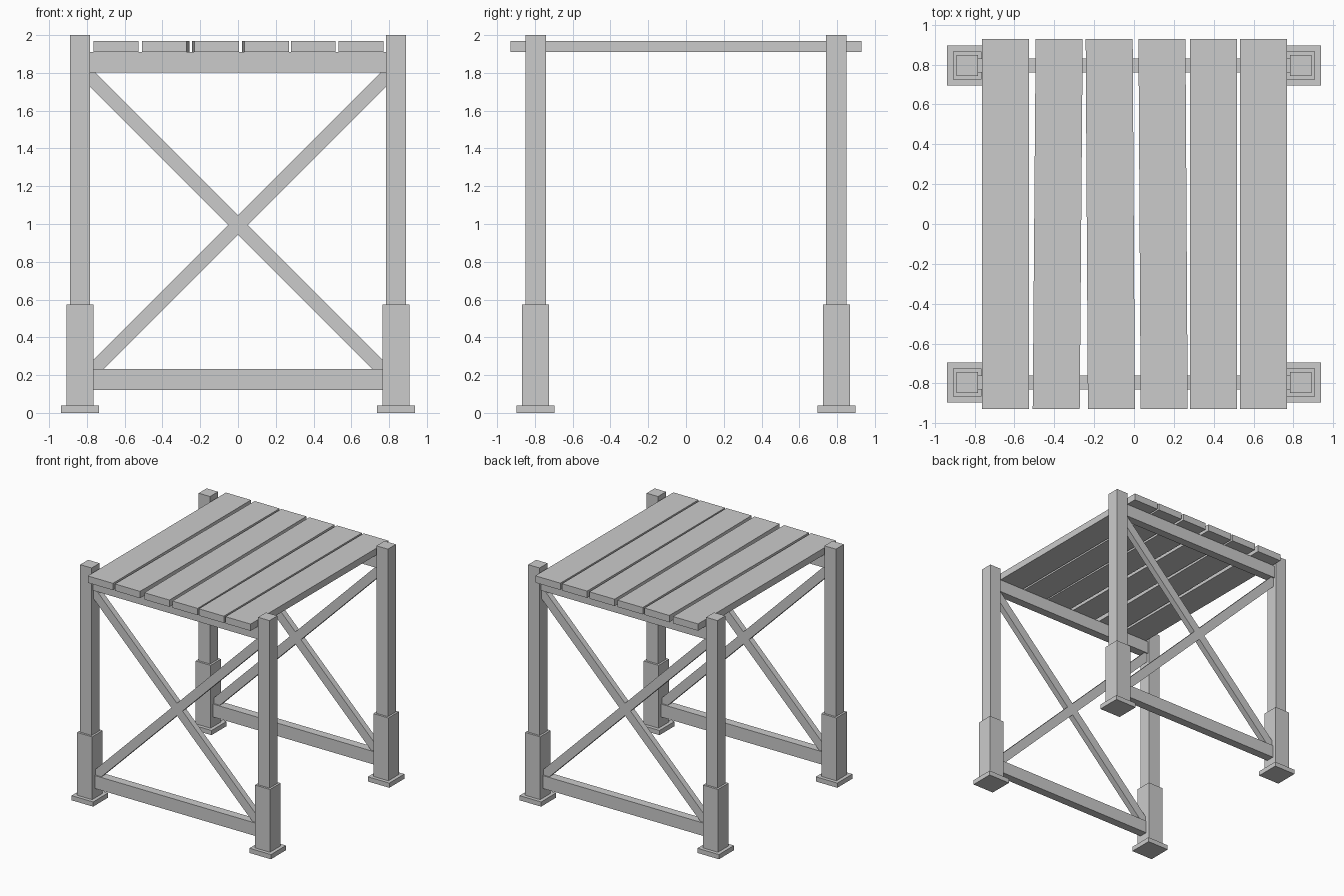
import bpy
from math import pi, sqrt

if "Cube" in bpy.data.objects:
    bpy.data.objects.remove(bpy.data.objects["Cube"])


def box(name, center, size, rot=(0, 0, 0)):
    bpy.ops.mesh.primitive_cube_add(size=1, location=center, rotation=rot)
    ob = bpy.context.object
    ob.name = name
    ob.scale = size
    bpy.ops.object.transform_apply(location=False, rotation=False, scale=True)
    return ob


LEG_X, LEG_Y = 0.837, 0.796

for sy, end in ((-1, "front"), (1, "back")):
    y = sy * LEG_Y
    # Legs: post, thicker lower sleeve and foot plate
    for sx, side in ((-1, "left"), (1, "right")):
        x = sx * LEG_X
        tag = f"{end}_{side}"
        box(f"{tag}_post", (x, y, 1.01), (0.107, 0.107, 1.98))
        box(f"{tag}_sleeve", (x, y, 0.302), (0.142, 0.142, 0.545))
        box(f"{tag}_foot", (x, y, 0.02), (0.202, 0.202, 0.04))
    # Horizontal beams
    box(f"{end}_top_beam", (0, y, 1.856), (1.60, 0.072, 0.108))
    box(f"{end}_bottom_beam", (0, y, 0.177), (1.60, 0.072, 0.11))
    # Crossed braces
    for s, kind in ((-1, "rising"), (1, "falling")):
        box(f"{end}_{kind}_brace", (0, y, 0.995),
            (1.6 * sqrt(2), 0.05, 0.074), (0, s * pi / 4, 0))

# Deck planks, some slightly skewed: centre x and turn about z
planks = [(-0.646, 0), (-0.383, -0.008), (-0.119, 0.006),
          (0.146, 0.006), (0.399, 0), (0.651, 0)]
for i, (x, turn) in enumerate(planks):
    box(f"deck_plank_{i + 1}", (x, 0, 1.939), (0.236, 1.857, 0.058), (0, 0, turn))
